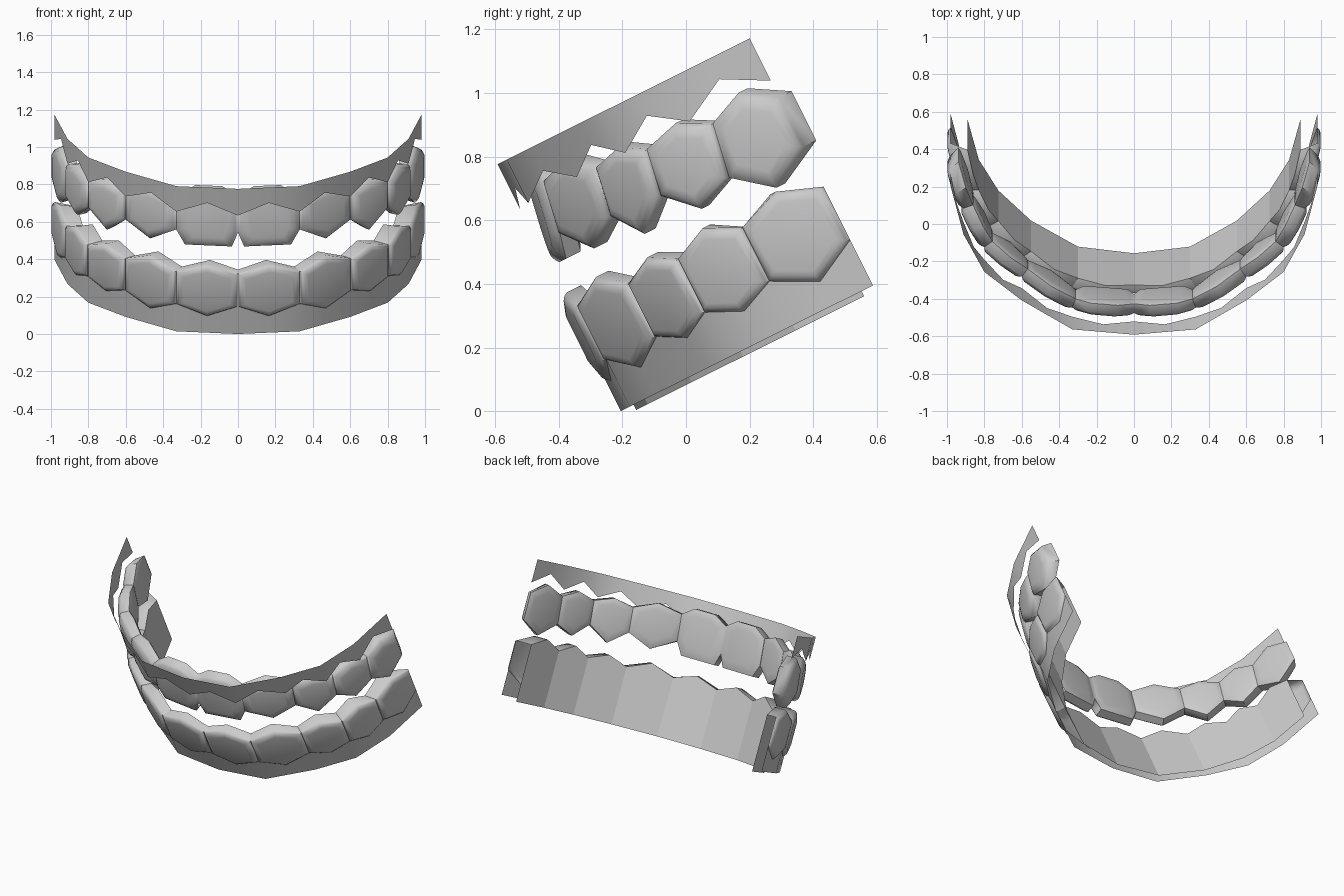
import bpy, bmesh, math
from mathutils import Vector

if "Cube" in bpy.data.objects:
    bpy.data.objects.remove(bpy.data.objects["Cube"])

TILT = math.radians(26.5)
C, S = math.cos(TILT), math.sin(TILT)

# Dental arch in its own tilted plane: (x, depth), right half, front to back
OUTER = [(0, 0), (.33, .032), (.6, .205), (.8, .375), (.912, .6), (.98, .885)]
INNER = [(0, .045), (.3, .085), (.55, .24), (.725, .42), (.83, .605), (.89, .845)]


def pt(p, v):
    return Vector((p[0], -.205 + p[1] * C - v * S, p[1] * S + v * C))


def lerp(a, b, t):
    return (a[0] + (b[0] - a[0]) * t, a[1] + (b[1] - a[1]) * t)


def seg_normal(i):
    dx, du = OUTER[i + 1][0] - OUTER[i][0], OUTER[i + 1][1] - OUTER[i][1]
    l = math.hypot(dx, du)
    return (du / l, -dx / l)


# Normals at the joints between teeth; the last one leans back for the end face
SEG = [seg_normal(i) for i in range(5)]
JOINT = [(0, -1)] + [lerp(SEG[i], SEG[i + 1], .5) for i in range(4)] + [(.75, -.8)]


def direction(n):
    return pt(n, 0) - pt((0, 0), 0)


def finish(bm, name, smooth):
    bmesh.ops.remove_doubles(bm, verts=bm.verts[:], dist=.0005)
    bmesh.ops.recalc_face_normals(bm, faces=bm.faces[:])
    me = bpy.data.meshes.new(name)
    bm.to_mesh(me)
    bm.free()
    ob = bpy.data.objects.new(name, me)
    bpy.context.collection.objects.link(ob)
    bpy.ops.object.select_all(action='DESELECT')
    ob.select_set(True)
    bpy.context.view_layer.objects.active = ob
    if smooth:
        bpy.ops.object.shade_smooth_by_angle(angle=math.radians(smooth))
    m = ob.modifiers.new("mirror", 'MIRROR')
    m.use_axis[0] = True
    return ob


def strip(name, arc, flat, joint, mids, smooth):
    """Upright wall along the arch: one straight edge, one zigzag edge."""
    bm = bmesh.new()
    top = []
    for i, p in enumerate(arc):
        top.append((p, joint[i]))
        if i < 5:
            top.append((lerp(p, arc[i + 1], .5), mids[i]))
    a = [bm.verts.new(pt(p, flat)) for p, _ in top]
    b = [bm.verts.new(pt(p, v)) for p, v in top]
    for i in range(len(top) - 1):
        bm.faces.new((a[i], a[i + 1], b[i + 1], b[i]))
    return finish(bm, name, smooth)


def bridge(bm, r0, r1, keep=None):
    n = len(r0)
    for i in range(n):
        if keep is None or i in keep:
            bm.faces.new((r0[i], r0[(i + 1) % n], r1[(i + 1) % n], r1[i]))


def puff_face(bm, base, nrm, profile):
    """Pillow-shaped face inside an outline; returns the outline ring."""
    mid = sum(base, Vector()) / len(base)
    rings = [[bm.verts.new(p.lerp(mid, k) + nrm * h) for p in base]
             for k, h in profile]
    for r0, r1 in zip(rings, rings[1:]):
        bridge(bm, r0, r1)
    bm.faces.new(rings[-1])
    return rings[0]


def tooth(name, i, low, high, bottom, top, upper):
    """Tooth crown filling one arch segment, open where it meets its neighbours."""
    out = ([(0, low[0])] + bottom + [(1, low[1]), (1, high[1])]
           + top[::-1] + [(0, high[0])])
    nb, n = len(bottom), len(out)
    bm = bmesh.new()
    nrm = direction(SEG[i])
    front, back = (up_front, up_back) if upper else (low_front, low_back)
    base = [front(i, t, v) for t, v in out]
    rear = [back(i, t, v) for t, v in out]
    if upper:
        ring = puff_face(bm, base, nrm, [(0, 0), (.08, .012), (.19, .023), (.35, .028)])
        r = puff_face(bm, rear, -nrm, [(0, 0), (.12, .007), (.3, .011)])
        keep = set(range(n)) - {n - 1}
        if i < 4:
            keep.discard(nb + 1)
    else:
        ring = puff_face(bm, base, nrm, [(0, 0), (.05, .013), (.13, .022), (.24, .026)])
        r = [bm.verts.new(p) for p in rear]
        keep = {nb + 2, nb + 3}
    bridge(bm, r, ring, keep)
    for v in [v for v in bm.verts if not v.link_faces]:
        bm.verts.remove(v)
    return finish(bm, name, 50)


def low_front(i, t, v):
    return pt(lerp(OUTER[i], OUTER[i + 1], t), v)


def low_back(i, t, v):
    return pt(lerp(INNER[i], INNER[i + 1], t), v)


def up_front(i, t, v):
    # Upper teeth lean backwards behind the gum
    f = 1 - t if i == 4 else 1
    p = lerp(OUTER[i], OUTER[i + 1], t)
    return pt((p[0], p[1] + f * (.042 + .17 * (v - .56))), v)


def up_back(i, t, v):
    return up_front(i, t, v) - .055 * direction(lerp(JOINT[i], JOINT[i + 1], t))


# Lower jaw
LJ_LOW = [.165, .165, .16, .16, .157, .16]
LJ_HIGH = [.362, .36, .35, .348, .346, .347]
LM_LOW = [.1, .095, .113, .108, .085]
LM_HIGH = [.41, .412, .395, .4, .4]
strip("lower_gum_outer", OUTER, 0, LJ_LOW, LM_LOW, 40)
strip("lower_gum_inner", INNER, -.018, LJ_HIGH, LM_HIGH, 0)
for i in range(5):
    tooth(f"lower_tooth_{i + 1}", i, LJ_LOW[i:i + 2], LJ_HIGH[i:i + 2],
          [(.5, LM_LOW[i])], [(.5, LM_HIGH[i])], False)

# Upper jaw
UJ_LOW = [.583, .585, .56, .549, .504, .487]
UJ_HIGH = [.76, .755, .72, .7, .68, .66]
U_BOTTOM = [[(.1, .505), (.86, .505)], [(.52, .495)], [(.5, .465)], [(.5, .455)], [(.5, .41)]]
U_TOP = [[(.27, .81), (.73, .81)], [(.5, .785)], [(.5, .745)], [(.5, .733)], [(.5, .73)]]
strip("upper_gum", OUTER, .867, [.708, .715, .72, .72, .718, .719],
      [.775, .785, .79, .794, .795], 40)
for i in range(5):
    tooth(f"upper_tooth_{i + 1}", i, UJ_LOW[i:i + 2], UJ_HIGH[i:i + 2],
          U_BOTTOM[i], U_TOP[i], True)
